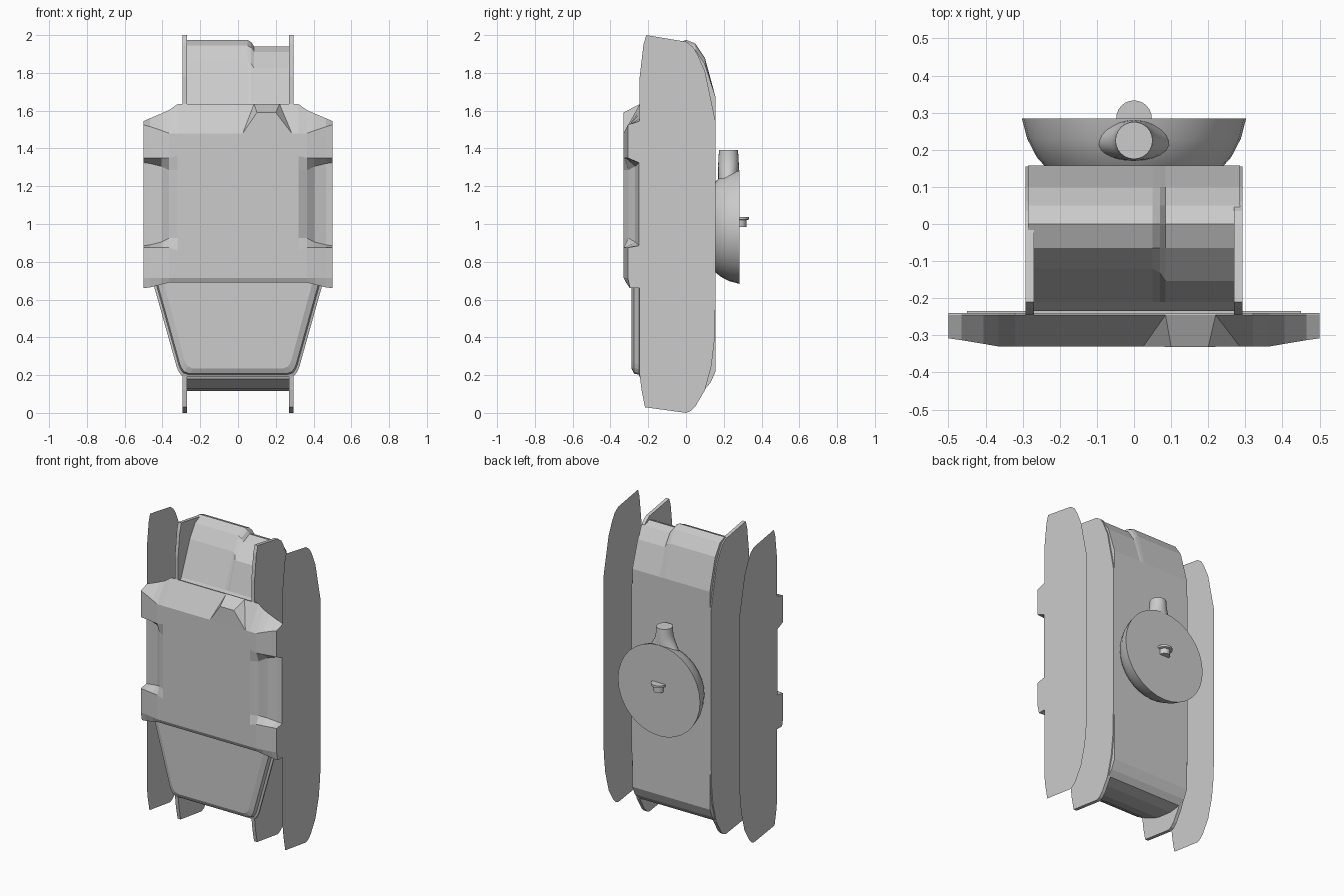
import bpy, bmesh, math

if "Cube" in bpy.data.objects:
    bpy.data.objects.remove(bpy.data.objects["Cube"])


def finish(name, bm, smooth=None):
    bmesh.ops.recalc_face_normals(bm, faces=bm.faces[:])
    me = bpy.data.meshes.new(name)
    bm.to_mesh(me)
    bm.free()
    ob = bpy.data.objects.new(name, me)
    bpy.context.collection.objects.link(ob)
    if smooth:
        bpy.ops.object.select_all(action='DESELECT')
        bpy.context.view_layer.objects.active = ob
        ob.select_set(True)
        bpy.ops.object.shade_smooth_by_angle(angle=math.radians(smooth))
    return ob


def loft(name, loops, smooth=None):
    """Skin equal-length closed loops and cap both ends."""
    bm = bmesh.new()
    rings = [[bm.verts.new(p) for p in lp] for lp in loops]
    n = len(rings[0])
    for a, b in zip(rings, rings[1:]):
        for i in range(n):
            j = (i + 1) % n
            bm.faces.new((a[i], a[j], b[j], b[i]))
    bm.faces.new(rings[0])
    bm.faces.new(rings[-1])
    return finish(name, bm, smooth)


def circle_z(r, z, y, n=24, ry=None):
    ry = ry or r
    return [(r * math.cos(t), y + ry * math.sin(t), z)
            for t in (2 * math.pi * i / n for i in range(n))]


# Side outline (y, z), shared by inner rails and the thin outer side sheets
side = [(-0.21, 2.0), (-0.225, 1.95), (-0.245, 1.78), (-0.245, 0.2), (-0.235, 0.12),
        (-0.217, 0.03), (0, 0.0), (0.025, 0.01), (0.05, 0.035), (0.1, 0.12), (0.135, 0.25),
        (0.15, 0.38), (0.155, 0.55), (0.155, 1.55), (0.1, 1.81), (0.06, 1.90),
        (0.035, 1.94), (0, 1.965)]
for label, s in (("left", -1), ("right", 1)):
    bm = bmesh.new()
    bm.faces.new([bm.verts.new((s * 0.5, y, z)) for y, z in side])
    finish(label + "_outer_sheet", bm)
    loft(label + "_inner_rail", [[(s * x, y, z) for y, z in side] for x in (0.27, 0.293)])


# Main case: rounded top with a step down on the right half
def case_section(x, d):
    prof = [(-0.235, 1.6), (-0.21, 1.64), (-0.12 - d, 1.86 - d), (-0.065, 1.945 - d), (0, 1.975 - d),
            (0.05, 1.955 - d), (0.1, 1.88 - d), (0.157, 1.67), (0.157, 0.22), (0.13, 0.16),
            (0.1, 0.125), (0.02, 0.115), (-0.1, 0.13), (-0.22, 0.18), (-0.235, 0.22)]
    return [(x, y, z) for y, z in prof]


loft("main_case", [case_section(x, d) for x, d in
                   ((-0.285, 0), (0.05, 0), (0.07, 0.012), (0.085, 0.034), (0.285, 0.034))])

# Front cover: half grid of columns, mirrored, with scooped grips at the sides
cols = [0.5, 0.465, 0.405, 0.365, 0.32]
full = [-0.308, -0.313, -0.323, -0.33, -0.33]
grip = [-0.25, -0.252, -0.27, -0.305, -0.33]
rows = [([0.66, 0.665, 0.68, 0.69, 0.69], [y + 0.012 for y in full]),
        ([0.715] * 5, full),
        ([0.875] * 4 + [0.86], full),
        ([0.885, 0.89, 0.905, 0.925, 0.925], grip),
        ([1.325, 1.32, 1.305, 1.285, 1.285], grip),
        ([1.35] * 4 + [1.36], full),
        ([1.525, 1.515, 1.495, 1.48, 1.48], full),
        ([1.545, 1.56, 1.585, 1.603, 1.635], [-0.245] * 5)]
bm = bmesh.new()
grid = []
for zs, ys in rows:
    half = list(zip(cols, ys, zs))
    pts = [(-x, y, z) for x, y, z in half] + half[::-1]
    grid.append([bm.verts.new(p) for p in pts])
for a, b in zip(grid, grid[1:]):
    for i in range(len(a) - 1):
        bm.faces.new((a[i], a[i + 1], b[i + 1], b[i]))
rim = [e for e in bm.edges if e.is_boundary]
new = bmesh.ops.extrude_edge_only(bm, edges=rim)["geom"]
for v in new:
    if isinstance(v, bmesh.types.BMVert):
        v.co.y = -0.24
bmesh.ops.contextual_create(bm, geom=[e for e in new if isinstance(e, bmesh.types.BMEdge)])
finish("front_cover", bm)

# Raised tab on the upper right of the cover
bm = bmesh.new()
for p in [(0.025, -0.33, 1.48), (0.1, -0.331, 1.59), (0.2, -0.331, 1.59), (0.285, -0.33, 1.48),
          (0.085, -0.245, 1.635), (0.22, -0.245, 1.635), (0.025, -0.26, 1.48), (0.285, -0.26, 1.48)]:
    bm.verts.new(p)
bmesh.ops.convex_hull(bm, input=bm.verts[:])
finish("cover_tab", bm)

# Lower flap: tapered plate with rounded bottom corners and softened rim
half = [(0.45, 0.69), (0.325, 0.245), (0.315, 0.22), (0.3, 0.2), (0.27, 0.19)]
outline = half + [(-x, z) for x, z in half[::-1]]


def flap_loop(inset, y):
    k = 1 - inset / 0.36
    return [(x * k, y, 0.69 - (0.69 - z) * (1 - inset / 0.5)) for x, z in outline]


loft("lower_flap", [flap_loop(0, -0.235), flap_loop(0, -0.245), flap_loop(0.012, -0.25),
                    flap_loop(0.018, -0.275), flap_loop(0.045, -0.289)])

# Round dish on the back
zc = 0.985
loft("back_dish", [[(r * math.cos(t), y, zc + r * math.sin(t))
                    for t in (2 * math.pi * i / 32 for i in range(32))]
                   for r, y in ((0.235, 0.15), (0.262, 0.18), (0.288, 0.23), (0.302, 0.284))], 30)

# Stub on top of the dish, flaring into its rim
loft("dish_stub", [circle_z(0.12, 1.2, 0.225, ry=0.055), circle_z(0.085, 1.27, 0.225, ry=0.055),
                   circle_z(0.062, 1.31, 0.225, ry=0.055), circle_z(0.052, 1.35, 0.225, ry=0.053),
                   circle_z(0.05, 1.392, 0.225)], 40)

# Small peg with a wider head at the dish centre
loft("dish_peg", [circle_z(r, z, 0.285) for r, z in
                  ((0.035, 0.985), (0.035, 1.02), (0.048, 1.024), (0.048, 1.038))], 30)
